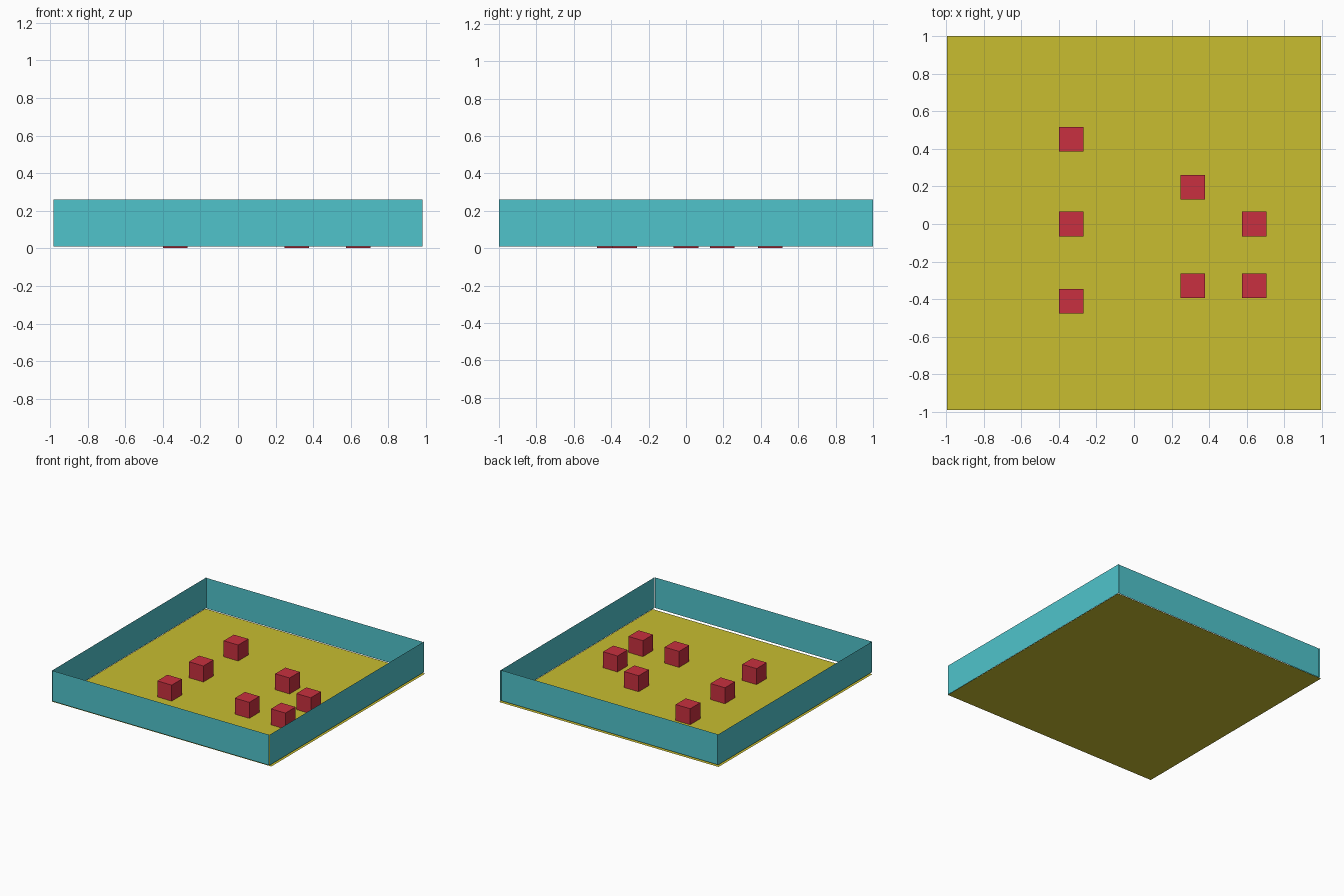
import bpy

if "Cube" in bpy.data.objects:
    bpy.data.objects.remove(bpy.data.objects["Cube"])


def material(name, color):
    m = bpy.data.materials.new(name)
    m.diffuse_color = (*color, 1)
    m.use_nodes = True
    m.node_tree.nodes["Principled BSDF"].inputs["Base Color"].default_value = m.diffuse_color
    return m


YELLOW = material("yellow", (0.58, 0.51, 0.03))
CYAN = material("cyan", (0.08, 0.55, 0.60))
RED = material("red", (0.58, 0.03, 0.05))


def panel(name, corners, mat):
    """Single flat sheet from four corners."""
    mesh = bpy.data.meshes.new(name)
    mesh.from_pydata(corners, [], [(0, 1, 2, 3)])
    mesh.materials.append(mat)
    obj = bpy.data.objects.new(name, mesh)
    bpy.context.collection.objects.link(obj)
    return obj


def wall(name, a, b, low=0.01, high=0.26):
    """Thin upright sheet along the line a-b, facing right of a to b."""
    panel(name, [(*a, low), (*b, low), (*b, high), (*a, high)], CYAN)


# Floor sheet
panel("floor", [(-0.995, -0.99, 0), (0.995, -0.99, 0),
                (0.995, 1, 0), (-0.995, 1, 0)], YELLOW)

# Four surrounding walls
wall("front_wall", (-0.98, -1), (0.98, -1))
wall("right_wall", (0.985, -1), (0.985, 1))
wall("back_wall", (0.98, 0.99), (-0.98, 0.99))
wall("left_wall", (-0.985, 1), (-0.985, -1))

# Small blocks scattered on the floor
SIZE = 0.131
columns = {-0.333: (0.45, 0.0, -0.41), 0.312: (0.195, -0.328), 0.64: (0.0, -0.328)}
count = 0
for x, rows in columns.items():
    for y in rows:
        count += 1
        bpy.ops.mesh.primitive_cube_add(size=SIZE, location=(x, y, SIZE / 2 + 0.001))
        block = bpy.context.object
        block.name = f"block_{count}"
        block.data.materials.append(RED)
